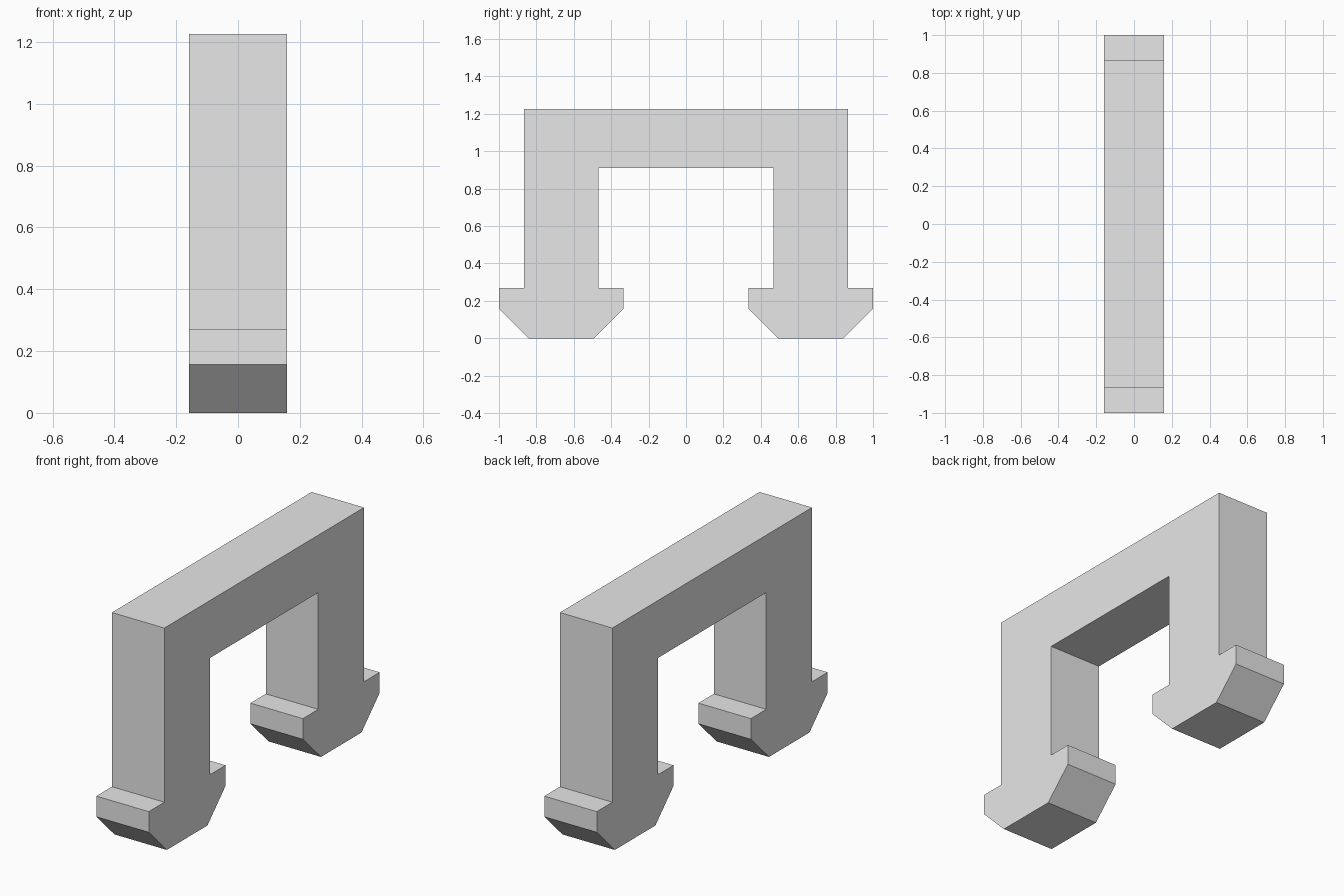
import bpy
import bmesh

cube = bpy.data.objects.get("Cube")
if cube:
    bpy.data.objects.remove(cube, do_unlink=True)

# Plain grey material
GREY = (0.8, 0.8, 0.8, 1.0)
mat = bpy.data.materials.new("light_grey")
mat.use_nodes = True
mat.diffuse_color = GREY
mat.node_tree.nodes["Principled BSDF"].inputs["Base Color"].default_value = GREY

WIDTH = 0.318

# Half of the side outline (y, z): beam top, outer leg, chamfered foot, inner leg
half = [
    (0.865, 1.225), (0.865, 0.27), (1.0, 0.27), (1.0, 0.157),
    (0.843, 0.0), (0.492, 0.0), (0.335, 0.157), (0.335, 0.27),
    (0.468, 0.27), (0.468, 0.91),
]
outline = half + [(-y, z) for y, z in reversed(half)]

# Extrude the mirrored outline across the width
bm = bmesh.new()
face = bm.faces.new([bm.verts.new((-WIDTH / 2, y, z)) for y, z in outline])
side = bmesh.ops.extrude_face_region(bm, geom=[face])["geom"]
bmesh.ops.translate(bm, vec=(WIDTH, 0, 0),
                    verts=[v for v in side if isinstance(v, bmesh.types.BMVert)])
bmesh.ops.recalc_face_normals(bm, faces=bm.faces[:])

mesh = bpy.data.meshes.new("bridge_clip")
bm.to_mesh(mesh)
bm.free()
mesh.materials.append(mat)
clip = bpy.data.objects.new("bridge_clip", mesh)
bpy.context.collection.objects.link(clip)
